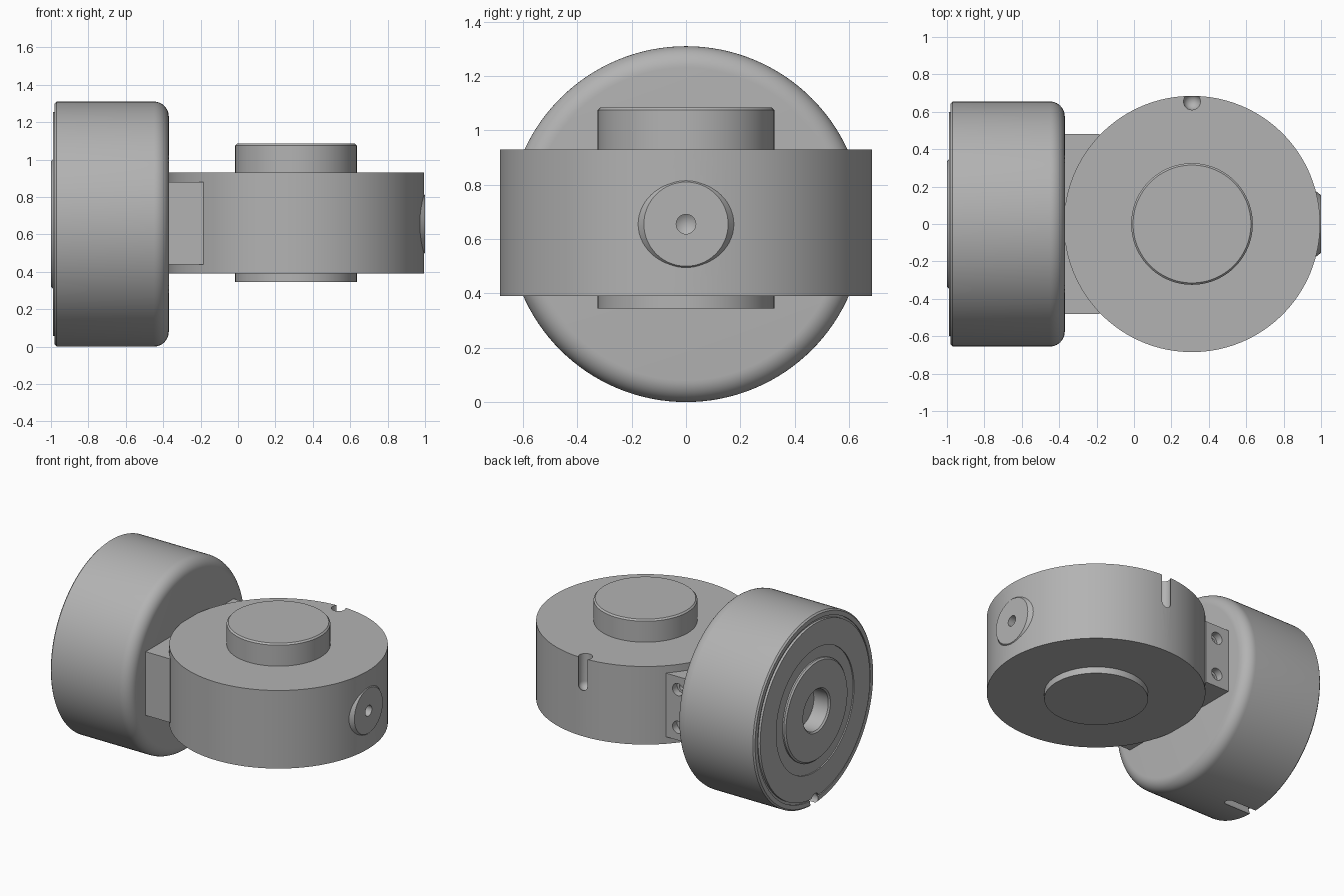
import bpy, bmesh
from math import pi, sin, cos, radians
from mathutils import Matrix, Vector

cube = bpy.data.objects.get("Cube")
if cube:
    bpy.data.objects.remove(cube, do_unlink=True)

grey = bpy.data.materials.new("machined grey")
grey.use_nodes = True
tone = (0.45, 0.45, 0.45, 1)
grey.diffuse_color = tone
grey.node_tree.nodes["Principled BSDF"].inputs["Base Color"].default_value = tone

ALONG_X = Matrix.Rotation(pi / 2, 4, 'Y')
UPRIGHT = Matrix.Identity(4)
MID = 0.655          # height of the wheel axis and the side port
DISC_X = 0.31        # centre of the horizontal disc
parts = []


def finish(name, bm):
    bmesh.ops.recalc_face_normals(bm, faces=bm.faces)
    mesh = bpy.data.meshes.new(name)
    bm.to_mesh(mesh)
    bm.free()
    mesh.materials.append(grey)
    obj = bpy.data.objects.new(name, mesh)
    bpy.context.collection.objects.link(obj)
    parts.append(obj)
    return obj


def lathe(name, profile, centre, turn=UPRIGHT, steps=96):
    """Revolve (radius, height) points that start and end on the axis."""
    bm = bmesh.new()
    verts = [bm.verts.new((r, 0, h)) for r, h in profile]
    edges = [bm.edges.new(pair) for pair in zip(verts, verts[1:])]
    bmesh.ops.spin(bm, geom=verts + edges, cent=(0, 0, 0), axis=(0, 0, 1),
                   angle=2 * pi, steps=steps, use_duplicate=False)
    bmesh.ops.remove_doubles(bm, verts=bm.verts, dist=1e-5)
    bm.transform(Matrix.Translation(centre) @ turn)
    return finish(name, bm)


def box(name, low, high):
    low, high = Vector(low), Vector(high)
    bm = bmesh.new()
    bmesh.ops.create_cube(bm, size=1)
    bmesh.ops.scale(bm, vec=high - low, verts=bm.verts)
    bmesh.ops.translate(bm, vec=(low + high) / 2, verts=bm.verts)
    return finish(name, bm)


def arc(r, h, radius, start, end, n=10):
    angles = [radians(start + (end - start) * i / n) for i in range(n + 1)]
    return [(r + radius * cos(a), h + radius * sin(a)) for a in angles]


def cut(obj, cutter):
    mod = obj.modifiers.new("cut", 'BOOLEAN')
    mod.operation = 'DIFFERENCE'
    mod.solver = 'EXACT'
    mod.object = cutter
    bpy.context.view_layer.objects.active = obj
    bpy.ops.object.modifier_apply(modifier=mod.name)
    parts.remove(cutter)
    bpy.data.objects.remove(cutter, do_unlink=True)


def slot_cutter(length, centre, turn):
    """Ball-ended slot: round end at the origin, open end along the axis."""
    ball = arc(0, 0, 0.045, -90, 0)
    ball[0] = (0, -0.045)
    return lathe("slot_cutter", ball + [(0.045, length), (0, length)], centre, turn, 24)


# Upright wheel housing: stepped outer face, bore and rounded inner rim
wheel_profile = ([(0, -0.88), (0.14, -0.88), (0.14, -0.99), (0.15, -1.0),
                  (0.335, -1.0), (0.345, -0.99), (0.345, -0.98), (0.425, -0.98),
                  (0.425, -0.988), (0.6, -0.988), (0.6, -0.972), (0.615, -0.972),
                  (0.615, -0.98), (0.645, -0.98), (0.655, -0.97)]
                 + arc(0.575, -0.45, 0.08, 0, 90) + [(0, -0.37)])
wheel = lathe("wheel_housing", wheel_profile, (0, 0, MID), ALONG_X, 128)
cut(wheel, slot_cutter(0.3, (-0.78, 0, 0.035), Matrix.Rotation(-pi / 2, 4, 'Y')))

# Horizontal disc housing with cable slot at the back
disc = lathe("disc_housing", [(0, 0.39), (0.685, 0.39), (0.685, 0.93), (0, 0.93)],
             (DISC_X, 0, 0), steps=128)
cut(disc, slot_cutter(0.3, (DISC_X, 0.655, 0.74), UPRIGHT))
cut(disc, lathe("port_hole", [(0, 0.89), (0.16, 0.89), (0.16, 1.1), (0, 1.1)],
                (0, 0, MID), ALONG_X, 64))

# Hubs above and below the disc
lathe("top_hub", [(0, 0.9), (0.325, 0.9), (0.325, 1.075), (0.315, 1.085), (0, 1.085)],
      (DISC_X, 0, 0))
lathe("bottom_hub", [(0, 0.345), (0.325, 0.345), (0.325, 0.42), (0, 0.42)],
      (DISC_X, 0, 0))

# Chamfered side port with a conical centre hole
lathe("side_port", [(0, 0.89), (0.16, 0.89), (0.18, 0.967), (0.155, 0.999),
                    (0.036, 0.999), (0.036, 0.95), (0, 0.925)],
      (0, 0, MID), ALONG_X, 64)

# Bracket joining the housings, with two screw holes at the back
bracket = box("bracket", (-0.4, -0.48, 0.44), (-0.185, 0.48, 0.88))
for z in (0.53, 0.79):
    cut(bracket, lathe("screw_hole",
                       [(0, -0.13), (0.025, -0.1), (0.025, -0.05), (0.042, -0.05),
                        (0.042, 0.1), (0, 0.1)],
                       (-0.275, 0.48, z), Matrix.Rotation(-pi / 2, 4, 'X'), 32))

# Smooth curved walls, keep crisp edges
bpy.ops.object.select_all(action='DESELECT')
for obj in parts:
    obj.select_set(True)
bpy.context.view_layer.objects.active = parts[0]
bpy.ops.object.shade_smooth_by_angle(angle=radians(30))
